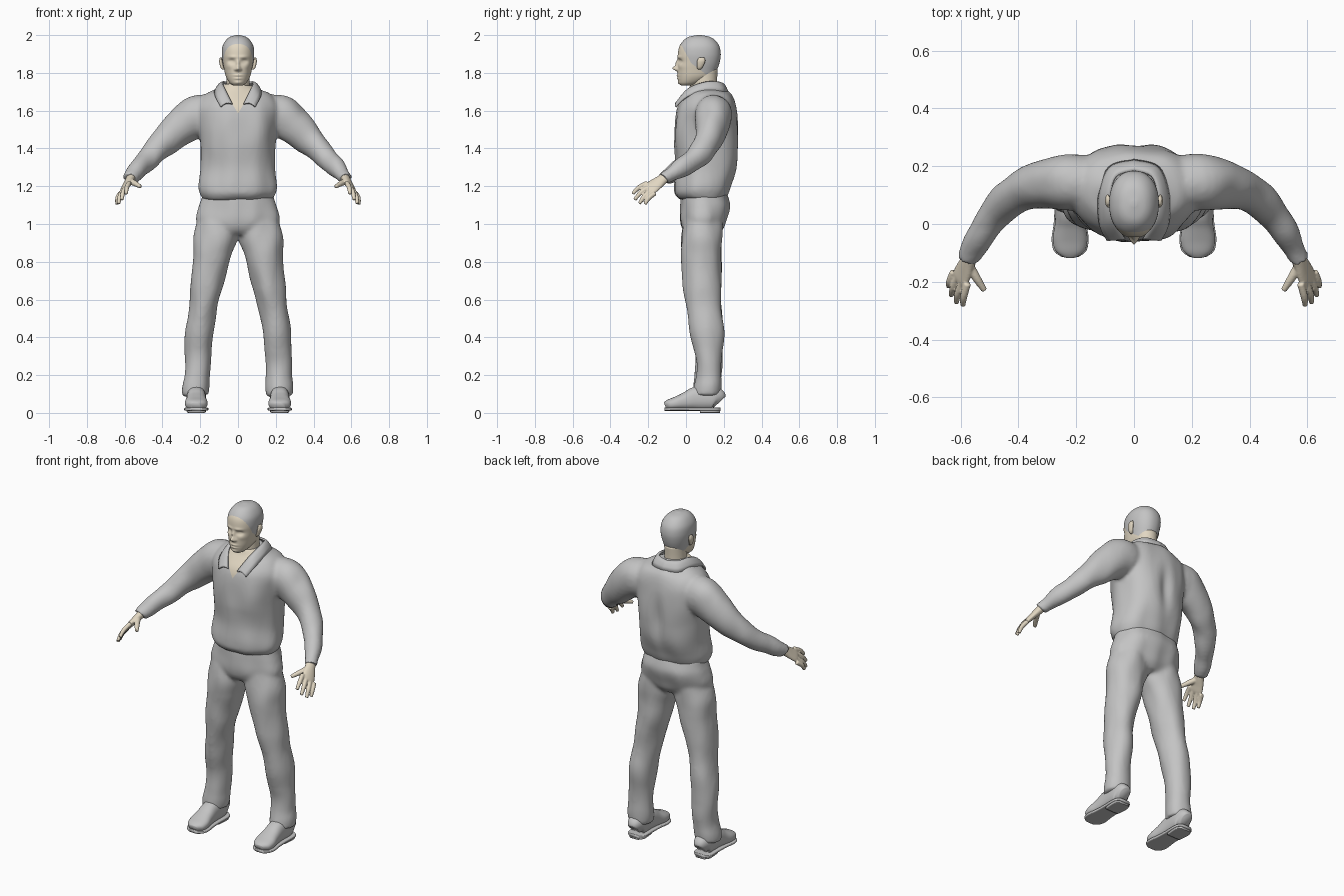
import bpy, bmesh, math
from mathutils import Vector, noise

cube = bpy.data.objects.get("Cube")
if cube:
    bpy.data.objects.remove(cube)


def material(name, rgb):
    m = bpy.data.materials.new(name)
    m.use_nodes = True
    m.diffuse_color = (*rgb, 1)
    m.node_tree.nodes["Principled BSDF"].inputs["Base Color"].default_value = (*rgb, 1)
    return m


GREY = material("soft grey", (0.55, 0.55, 0.55))
SKIN = material("pale skin", (0.76, 0.68, 0.54))


def smooth_path(pts, steps):
    """Catmull-Rom interpolation of tuples of any length."""
    p = [pts[0], *pts, pts[-1]]
    out = []
    for i in range(1, len(p) - 2):
        for k in range(steps):
            t = k / steps
            out.append([b + 0.5 * t * (c - a + t * (2*a - 5*b + 4*c - d + t * (3*(b - c) + d - a)))
                        for a, b, c, d in zip(*p[i - 1:i + 3])])
    return out + [list(pts[-1])]


def loft(bm, pts, ref=(1, 0, 0), flat=False, side=1, n=32, power=2.0, steps=5):
    """Closed tube through (x, y, z, half width, half depth); flat keeps rings level."""
    path = smooth_path(pts, steps)
    pos = [Vector((side * q[0], q[1], q[2])) for q in path]
    ref = Vector((side * ref[0], ref[1], ref[2]))
    rings = []
    for i, q in enumerate(path):
        if flat:
            u, v = Vector((1, 0, 0)), Vector((0, 1, 0))
        else:
            t = (pos[min(i + 1, len(pos) - 1)] - pos[max(i - 1, 0)]).normalized()
            u = (ref - t * ref.dot(t)).normalized()
            v = t.cross(u)
        ring = []
        for k in range(n):
            c, s = math.cos(math.tau * k / n), math.sin(math.tau * k / n)
            c = math.copysign(abs(c) ** (2 / power), c)
            s = math.copysign(abs(s) ** (2 / power), s)
            ring.append(bm.verts.new(pos[i] + u * c * q[3] + v * s * q[4]))
        rings.append(ring)
    for a, b in zip(rings, rings[1:]):
        for k in range(n):
            bm.faces.new((a[k], a[k - 1], b[k - 1], b[k]))
    bm.faces.new(rings[0])
    bm.faces.new(rings[-1])


def finish(name, bm, *mats):
    bmesh.ops.recalc_face_normals(bm, faces=bm.faces)
    me = bpy.data.meshes.new(name)
    bm.to_mesh(me)
    bm.free()
    for m in mats:
        me.materials.append(m)
    me.shade_smooth()
    ob = bpy.data.objects.new(name, me)
    bpy.context.collection.objects.link(ob)
    return ob


def fuse(bm, voxel, rounds):
    """Merge overlapping closed shapes into one skin and return it as a bmesh."""
    ob = finish("fuse_helper", bm)
    r = ob.modifiers.new("Remesh", "REMESH")
    r.mode, r.voxel_size = "VOXEL", voxel
    s = ob.modifiers.new("Smooth", "SMOOTH")
    s.factor, s.iterations = 0.5, rounds
    me = bpy.data.meshes.new_from_object(ob.evaluated_get(bpy.context.evaluated_depsgraph_get()))
    out = bmesh.new()
    out.from_mesh(me)
    bpy.data.objects.remove(ob)
    bpy.data.meshes.remove(me)
    return out


def folds(bm, amount, scale):
    """Soft cloth folds along the surface normals."""
    bm.normal_update()
    moves = [v.normal * amount * noise.noise(Vector((v.co.x * scale[0], v.co.y * scale[1],
             v.co.z * scale[2]))) for v in bm.verts]
    for v, d in zip(bm.verts, moves):
        v.co += d


def cut(bm, co, no):
    bmesh.ops.bisect_plane(bm, geom=bm.verts[:] + bm.edges[:] + bm.faces[:], plane_co=co, plane_no=no)


# Shirt: torso and sleeves in one skin, with a bare V at the throat
bm = bmesh.new()
loft(bm, [(0, .09, 1.13, .185, .12), (0, .085, 1.16, .2, .14), (0, .09, 1.2, .207, .147),
          (0, .107, 1.3, .195, .16), (0, .107, 1.42, .195, .172), (0, .11, 1.53, .213, .17),
          (0, .115, 1.62, .22, .155), (0, .12, 1.68, .18, .125), (0, .11, 1.71, .12, .095),
          (0, .1, 1.74, .075, .075)], flat=True, n=48, power=2.3)
for side in (1, -1):
    loft(bm, [(.13, .14, 1.575, .09, .09), (.21, .145, 1.575, .11, .1), (.3, .14, 1.515, .098, .085),
              (.385, .115, 1.435, .08, .07), (.465, .055, 1.355, .06, .058),
              (.53, -.04, 1.29, .048, .048), (.567, -.11, 1.247, .04, .04),
              (.572, -.12, 1.24, .04, .04)], ref=(0, 0, 1), side=side)
bm = fuse(bm, .011, 5)
folds(bm, .012, (9, 9, 5))
for v in bm.verts:  # hollow along the spine
    if v.co.y > .15:
        v.co.y -= .018 * math.exp(-(v.co.x / .035) ** 2 - ((v.co.z - 1.42) / .14) ** 2)
for side in (1, -1):
    cut(bm, (0, 0, 1.585), (side, 0, -.6))
for f in bm.faces:
    c = f.calc_center_median()
    f.material_index = int(c.y < .07 and abs(c.x) < (c.z - 1.585) * .6)
finish("shirt", bm, GREY, SKIN)

# Collar: a folded band with two pointed wings
top = smooth_path([(0, .185, 1.745), (.06, .165, 1.75), (.08, .1, 1.748), (.07, .015, 1.715),
                   (.03, -.05, 1.635)], 6)
low = smooth_path([(0, .22, 1.7), (.085, .195, 1.7), (.12, .1, 1.705), (.117, 0, 1.67),
                   (.092, -.055, 1.62)], 6)
bm = bmesh.new()
rows = []
for a, b in zip(top, low):
    a, b = Vector(a), Vector(b)
    rows.append([bm.verts.new(a.lerp(b, k / 4) + Vector((0, 0, .012 * math.sin(math.pi * k / 4))))
                 for k in range(5)])
for a, b in zip(rows, rows[1:]):
    for k in range(4):
        bm.faces.new((a[k], a[k + 1], b[k + 1], b[k]))
collar = finish("collar", bm, GREY)
collar.modifiers.new("Mirror", "MIRROR")
thick = collar.modifiers.new("Solidify", "SOLIDIFY")
thick.thickness, thick.offset = .01, 0

# Trousers: hips and both legs in one skin
bm = bmesh.new()
loft(bm, [(0, .09, .94, .13, .08), (0, .09, .97, .19, .105), (0, .092, 1.02, .218, .12),
          (0, .1, 1.09, .205, .13), (0, .097, 1.14, .188, .125), (0, .095, 1.18, .18, .115)],
     flat=True, n=48, power=2.2)
for side in (1, -1):
    loft(bm, [(.108, .09, 1.03, .1, .1), (.118, .085, .93, .116, .11), (.136, .082, .84, .102, .108),
              (.16, .086, .7, .09, .1), (.182, .09, .58, .079, .094), (.202, .11, .45, .074, .088),
              (.213, .122, .3, .07, .071), (.217, .118, .2, .068, .068), (.222, .115, .14, .073, .072),
              (.224, .113, .09, .07, .071)], flat=True, side=side)
bm = fuse(bm, .011, 5)
folds(bm, .011, (10, 10, 6))
finish("trousers", bm, GREY)

# Shoes: rounded upper, thin sole and heel block
for side, word in ((1, "left"), (-1, "right")):
    outline = [(.178, .03, .085), (.15, .05, .125), (.06, .05, .125), (0, .053, .095),
               (-.05, .06, .072), (-.09, .052, .056), (-.11, .026, .042)]
    bm = bmesh.new()
    loft(bm, [(.221, y, .015 + h / 2, w, h / 2) for y, w, h in outline], side=side, power=2.4)
    finish(word + "_shoe", bm, GREY)
    bm = bmesh.new()
    loft(bm, [(.221, y * 1.03, .02, w + .004, .009) for y, w, h in outline], side=side, power=5)
    loft(bm, [(.221, y, .01, w, .01) for y, w in ((.18, .03), (.15, .05), (.075, .045))],
         side=side, power=6)
    finish(word + "_sole", bm, GREY)

# Hands: palm, four fingers and a thumb in one skin
spread = Vector((.035, .03, -.04))
for side, word in ((1, "left"), (-1, "right")):
    bm = bmesh.new()
    loft(bm, [(.56, -.1, 1.255, .027, .024), (.574, -.13, 1.232, .031, .022),
              (.588, -.16, 1.21, .038, .018), (.6, -.187, 1.19, .041, .015),
              (.606, -.2, 1.18, .034, .01)], ref=spread, side=side)
    tips = [(.592, -.282, 1.16), (.615, -.272, 1.128), (.632, -.247, 1.108), (.641, -.217, 1.105)]
    for i, tip in enumerate(tips):
        base = Vector((.6, -.185, 1.19)) + spread * (i - 1.5) * .45
        tip = Vector(tip)
        knee = base.lerp(tip, .55) + Vector((.004, -.004, .006))
        loft(bm, [(*base, .013, .013), (*knee, .0125, .0125), (*tip, .009, .009)],
             ref=spread, side=side, n=16)
    loft(bm, [(.575, -.135, 1.23, .017, .017), (.546, -.185, 1.215, .015, .015),
              (.517, -.23, 1.198, .01, .01)], ref=(0, 0, 1), side=side, n=16)
    finish(word + "_hand", fuse(bm, .004, 3), SKIN)

# Neck
bm = bmesh.new()
loft(bm, [(0, .1, 1.66, .068, .07), (0, .098, 1.74, .061, .066), (0, .1, 1.82, .06, .068)], flat=True)
finish("neck", bm, SKIN)

# Head: egg-shaped loft with the face pushed in and out by soft bumps
profile = [(1.733, .025, -.025, .03), (1.748, .045, -.037, .08), (1.78, .064, -.043, .145),
           (1.82, .074, -.044, .166), (1.86, .082, -.042, .179), (1.9, .086, -.043, .184),
           (1.94, .082, -.035, .177), (1.972, .065, -.013, .155), (1.991, .042, .015, .125),
           (2, .01, .06, .08)]
bm = bmesh.new()
loft(bm, [(0, (f + b) / 2, z, w, (b - f) / 2) for z, w, f, b in profile],
     flat=True, n=96, power=2.2, steps=9)
bumps = [(0, 1.824, .011, .013, -.027), (0, 1.852, .008, .018, -.013),  # nose
         (.013, 1.818, .007, .007, -.01),  # nostrils
         (.034, 1.861, .016, .011, .013), (.034, 1.86, .01, .006, -.005),  # eyes
         (.028, 1.884, .024, .008, -.005),  # brows
         (0, 1.787, .021, .005, -.007), (0, 1.77, .019, .005, -.007),  # lips
         (0, 1.748, .018, .01, -.006), (.048, 1.835, .018, .015, -.004)]  # chin, cheeks
for v in bm.verts:
    if v.co.y < .05:
        x, z = abs(v.co.x), v.co.z
        v.co.y += sum(d * math.exp(-((x - bx) / sx) ** 2 - ((z - bz) / sz) ** 2)
                      for bx, bz, sx, sz, d in bumps)
hairline = [(Vector((0, -.03, 1.957)), Vector((0, .11, .06))),
            (Vector((0, .05, 1.835)), Vector((0, .06, .08)))]
for co, no in hairline:
    cut(bm, co, no)
for f in bm.faces:
    c = f.calc_center_median()
    f.material_index = int(all((c - co).dot(no) > 0 for co, no in hairline))
finish("head", bm, SKIN, GREY)

# Ears
for side, word in ((1, "left"), (-1, "right")):
    bm = bmesh.new()
    loft(bm, [(.076, .07, 1.818, .008, .007), (.084, .073, 1.83, .009, .015),
              (.091, .08, 1.862, .009, .022), (.089, .083, 1.882, .006, .014)],
         flat=True, side=side, n=20)
    finish(word + "_ear", bm, SKIN)
